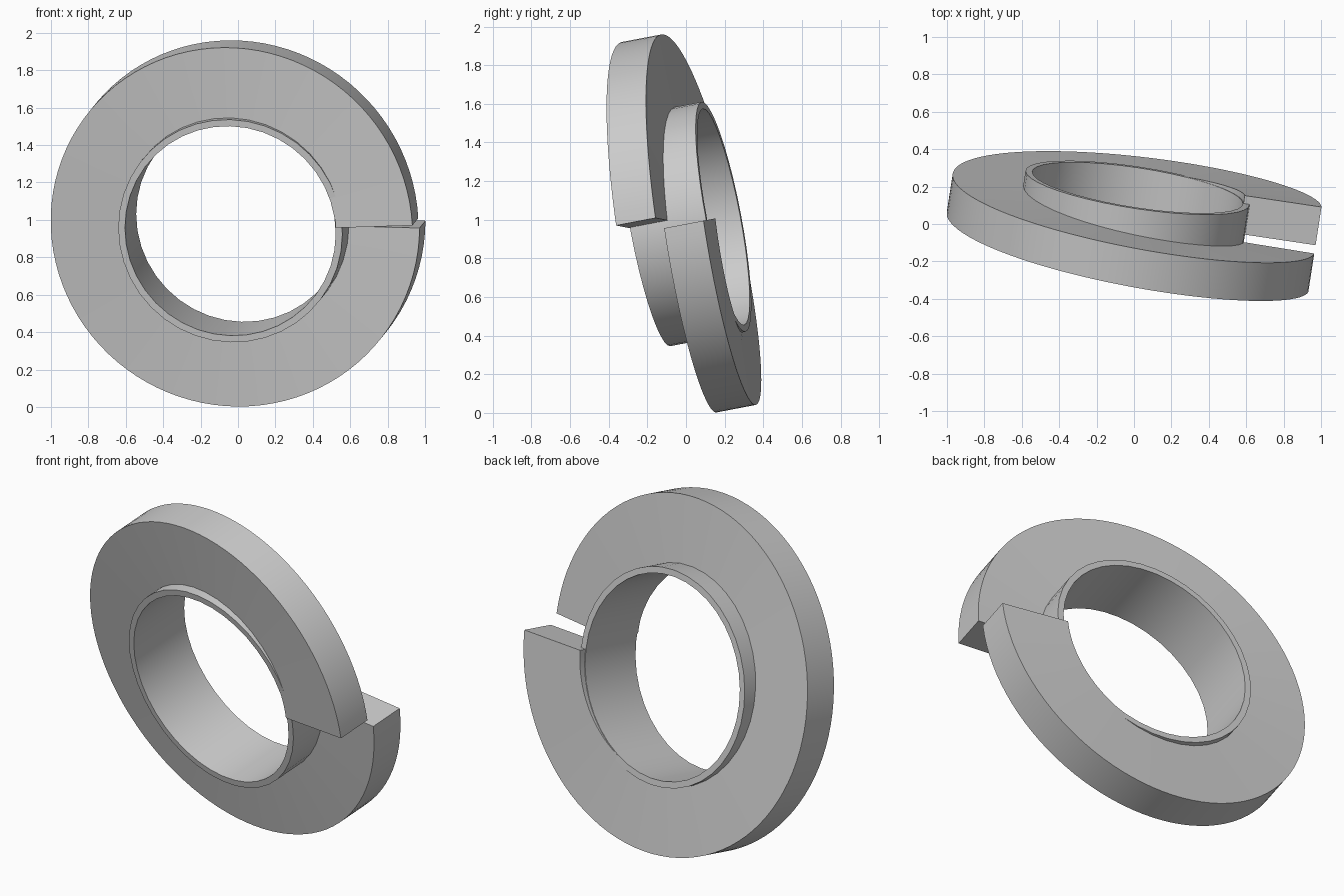
import bpy, bmesh
from math import cos, sin, radians
from mathutils import Vector

cube = bpy.data.objects.get("Cube")
if cube:
    bpy.data.objects.remove(cube)

# Tilted frame: main axis plus two directions across it
CENTRE = Vector((-0.011, 0.0, 0.978))
AXIS = Vector((0.15, 0.97, 0.185)).normalized()
SIDE = (Vector((1, 0, 0)) - AXIS * AXIS.x).normalized()
UP = SIDE.cross(AXIS)

steel = bpy.data.materials.new("light_grey")
steel.use_nodes = True
steel.diffuse_color = (0.6, 0.6, 0.6, 1)
steel.node_tree.nodes["Principled BSDF"].inputs["Base Color"].default_value = (0.6, 0.6, 0.6, 1)


def sweep(name, r_in, r_out, depth, start, end, steps, offset, closed):
    """Sweep a rectangular section around the axis; offset(angle) shifts it along the axis."""
    bm = bmesh.new()
    section = [(r_in, -depth / 2), (r_out, -depth / 2), (r_out, depth / 2), (r_in, depth / 2)]
    rings = []
    for i in range(steps if closed else steps + 1):
        deg = start + (end - start) * i / steps
        t = radians(deg)
        out = SIDE * cos(t) + UP * sin(t)
        rings.append([bm.verts.new(CENTRE + out * r + AXIS * (s + offset(deg))) for r, s in section])
    pairs = list(zip(rings, rings[1:]))
    if closed:
        pairs.append((rings[-1], rings[0]))
    for a, b in pairs:
        for k in range(4):
            n = (k + 1) % 4
            bm.faces.new((a[k], a[n], b[n], b[k]))
    if not closed:
        bm.faces.new(rings[0])
        bm.faces.new(rings[-1])
    bmesh.ops.recalc_face_normals(bm, faces=bm.faces)
    mesh = bpy.data.meshes.new(name)
    bm.to_mesh(mesh)
    bm.free()
    mesh.materials.append(steel)
    obj = bpy.data.objects.new(name, mesh)
    bpy.context.collection.objects.link(obj)
    bpy.ops.object.select_all(action='DESELECT')
    obj.select_set(True)
    bpy.context.view_layer.objects.active = obj
    bpy.ops.object.shade_smooth_by_angle(angle=radians(30))


# Split flange climbing one turn along the axis
sweep("split_spiral_flange", 0.573, 0.988, 0.21, 3.5, 360, 96,
      lambda deg: 0.015 + 0.247 * (deg / 360 - 0.5), False)
# Thin straight sleeve lining the hole
sweep("inner_sleeve", 0.57, 0.606, 0.4, 0, 360, 40, lambda deg: 0.0, True)
